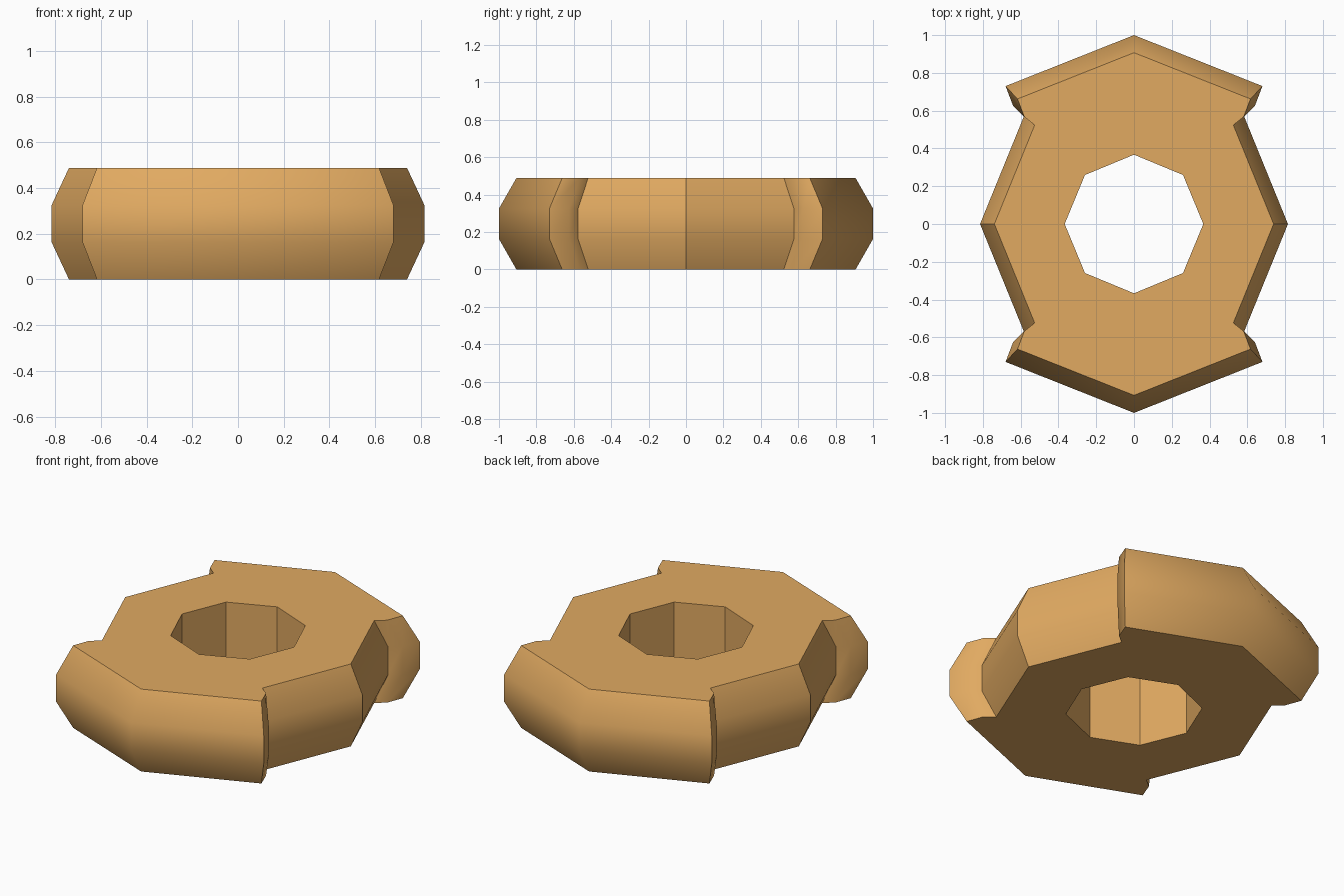
import bpy
import bmesh
from math import sin, cos, pi, radians

cube = bpy.data.objects.get("Cube")
if cube:
    bpy.data.objects.remove(cube, do_unlink=True)

HEIGHT = 0.488
HOLE_RADIUS = 0.367
RIM_SCALE = 0.907

# One quadrant of the outline, mirrored into the full closed shape
quadrant = [(0.815, 0), (0.58, 0.577), (0.64, 0.625), (0.68, 0.73), (0, 1)]
half = quadrant + [(-x, y) for x, y in reversed(quadrant[:-1])]
outline = half + [(-x, -y) for x, y in half[1:-1]]
hole = [(HOLE_RADIUS * cos(i * pi / 4), HOLE_RADIUS * sin(i * pi / 4)) for i in range(8)]

bm = bmesh.new()


def ring(points, z, scale=1):
    return [bm.verts.new((x * scale, y * scale, z)) for x, y in points]


def bridge(a, b):
    for i in range(len(a)):
        j = (i + 1) % len(a)
        bm.faces.new((a[i], a[j], b[j], b[i]))


# Bevelled outer wall and straight octagonal bore
levels = [(0, RIM_SCALE), (HEIGHT / 3, 1), (HEIGHT * 2 / 3, 1), (HEIGHT, RIM_SCALE)]
outer = [ring(outline, z, s) for z, s in levels]
for low, high in zip(outer, outer[1:]):
    bridge(low, high)
bore = [ring(hole, z) for z in (0, HEIGHT)]
bridge(*bore)

# Flat top and bottom around the bore
for rim, inner in ((outer[0], bore[0]), (outer[-1], bore[1])):
    verts = set(rim + inner)
    edges = [e for e in bm.edges if e.is_boundary and all(v in verts for v in e.verts)]
    bmesh.ops.triangle_fill(bm, edges=edges, use_beauty=True)
bmesh.ops.recalc_face_normals(bm, faces=bm.faces)

# Smooth bands, with crisp corners except at the two long points
for face in bm.faces:
    face.smooth = True
for edge in bm.edges:
    a, b = (v.co for v in edge.verts)
    long_point = max(abs(a.x), abs(b.x)) < 0.01 and min(abs(a.y), abs(b.y)) > 0.5
    edge.smooth = long_point or edge.calc_face_angle(0) < radians(35)

mesh = bpy.data.meshes.new("notched_ring")
bm.to_mesh(mesh)
bm.free()

# Warm tan finish
tan = bpy.data.materials.new("warm_tan")
tan.use_nodes = True
tan.diffuse_color = (0.75, 0.4, 0.12, 1)
for node in tan.node_tree.nodes:
    if node.type == "BSDF_PRINCIPLED":
        node.inputs["Base Color"].default_value = tan.diffuse_color
mesh.materials.append(tan)

body = bpy.data.objects.new("notched_ring", mesh)
bpy.context.collection.objects.link(body)
